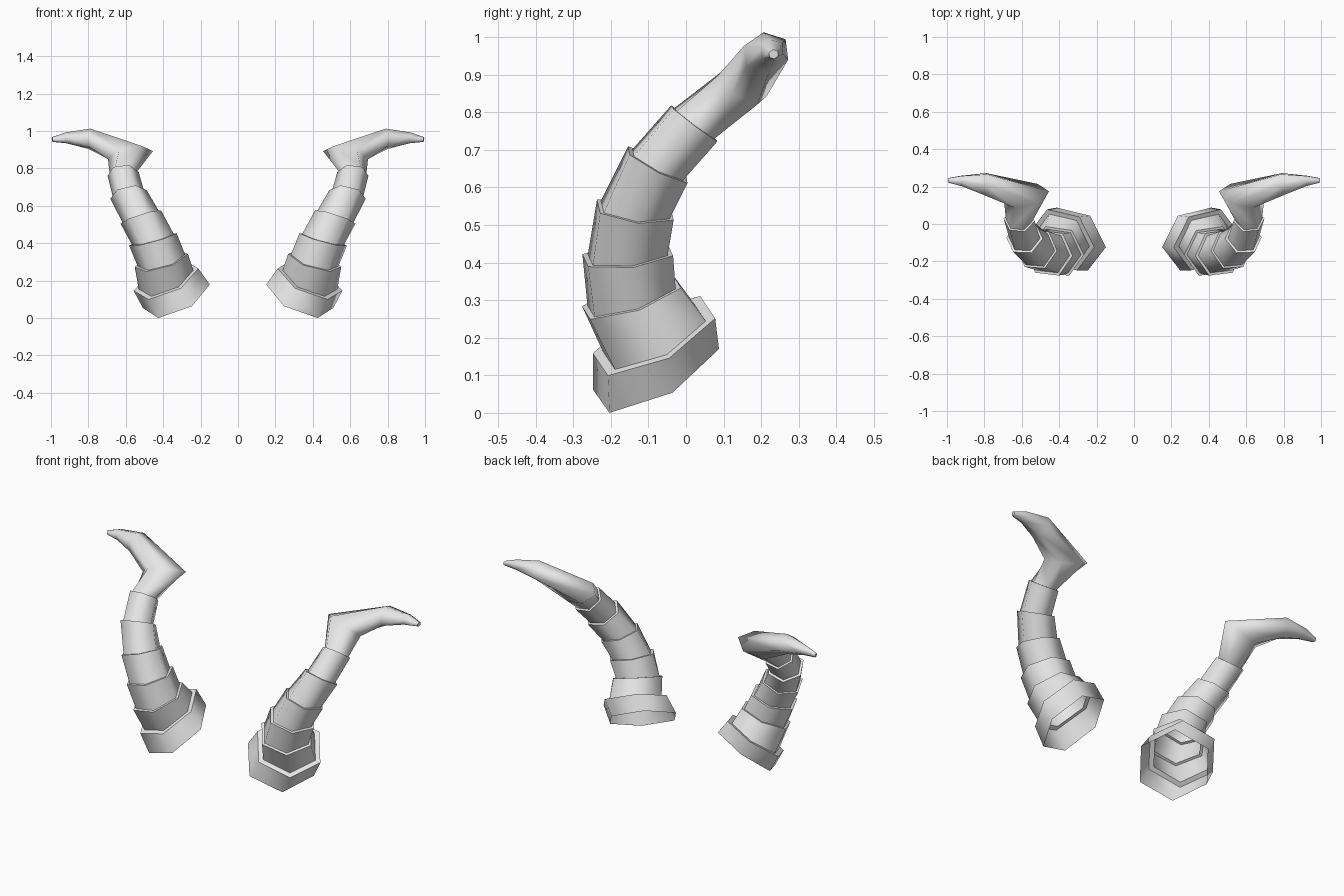
import bpy, bmesh, math
from mathutils import Vector

if "Cube" in bpy.data.objects:
    bpy.data.objects.remove(bpy.data.objects["Cube"])

SIDES = 6

mat = bpy.data.materials.new("horn_grey")
mat.diffuse_color = (0.8, 0.8, 0.8, 1)
mat.use_nodes = True
mat.node_tree.nodes["Principled BSDF"].inputs["Base Color"].default_value = mat.diffuse_color


def axes(direction, radius):
    """Two perpendicular ring axes, the first facing the other horn."""
    d = Vector(direction).normalized()
    u = Vector((-1, -0.1, 0.1))
    u = (u - d * u.dot(d)).normalized()
    return u * radius, u.cross(d) * radius


def ring(bm, centre, u, v):
    c = Vector(centre)
    return [bm.verts.new(c + Vector(u) * math.cos(a) + Vector(v) * math.sin(a))
            for a in (math.tau * i / SIDES for i in range(SIDES))]


def bridge(bm, a, b):
    for i in range(SIDES):
        j = (i + 1) % SIDES
        bm.faces.new((a[i], a[j], b[j], b[i]))


def mark_sharp(bm, loop):
    for i in range(SIDES):
        bm.edges.get((loop[i], loop[(i + 1) % SIDES])).smooth = False


bm = bmesh.new()

# Open hexagonal base, flaring out of the head
last = base = ring(bm, (0.33, -0.08, 0.115), *axes((0.39, -0.45, 0.80), 0.195))

# Overlapping segments: lip centre, axis, lip radius, radius of next segment's foot
segments = [
    ((0.385, -0.085, 0.205), (0.38, -0.42, 0.82), 0.187, 0.158),
    ((0.410, -0.145, 0.308), (0.27, -0.30, 0.92), 0.148, 0.132),
    ((0.455, -0.155, 0.420), (0.26, -0.10, 0.95), 0.132, 0.116),
    ((0.520, -0.135, 0.540), (0.30, 0.12, 0.93), 0.114, 0.102),
    ((0.585, -0.075, 0.660), (0.18, 0.45, 0.86), 0.100, 0.085),
    ((0.614, 0.022, 0.770), (0.05, 0.60, 0.80), 0.084, 0.072),
]
lips = []
for centre, direction, r_lip, r_foot in segments:
    lip = ring(bm, centre, *axes(direction, r_lip))
    bridge(bm, last, lip)
    foot = ring(bm, centre, *axes(direction, r_foot))
    bridge(bm, lip, foot)
    lips += [lip, foot]
    last = foot

# Hooked bend, then the spike sweeping outward to the point
spike = [
    ((0.575, 0.150, 0.870), (-0.12, 0.025, 0.022), (0, 0.060, -0.045)),
    ((0.795, 0.213, 0.958), (-0.01, 0.052, 0.036), (0, 0.038, -0.042)),
    ((0.920, 0.230, 0.963), (0.005, 0.026, 0.020), (0, 0.018, -0.022)),
    ((0.993, 0.233, 0.954), (0.003, 0.011, 0.008), (0, 0.008, -0.010)),
]
for centre, u, v in spike:
    loop = ring(bm, centre, u, v)
    bridge(bm, last, loop)
    last = loop
bm.faces.new(last)

# Smooth faces with crisp lips
for f in bm.faces:
    f.smooth = True
for loop in lips + [last]:
    mark_sharp(bm, loop)
bmesh.ops.recalc_face_normals(bm, faces=bm.faces)

# Rest the base on the ground
low = min(v.co.z for v in bm.verts)
for v in base:
    v.co.z -= low

mesh = bpy.data.meshes.new("horns")
bm.to_mesh(mesh)
bm.free()
mesh.materials.append(mat)
horns = bpy.data.objects.new("horns", mesh)
bpy.context.collection.objects.link(horns)

# Matching horn on the other side
mirror = horns.modifiers.new("other_side", 'MIRROR')
mirror.use_axis[0] = True
mirror.use_mirror_merge = False
